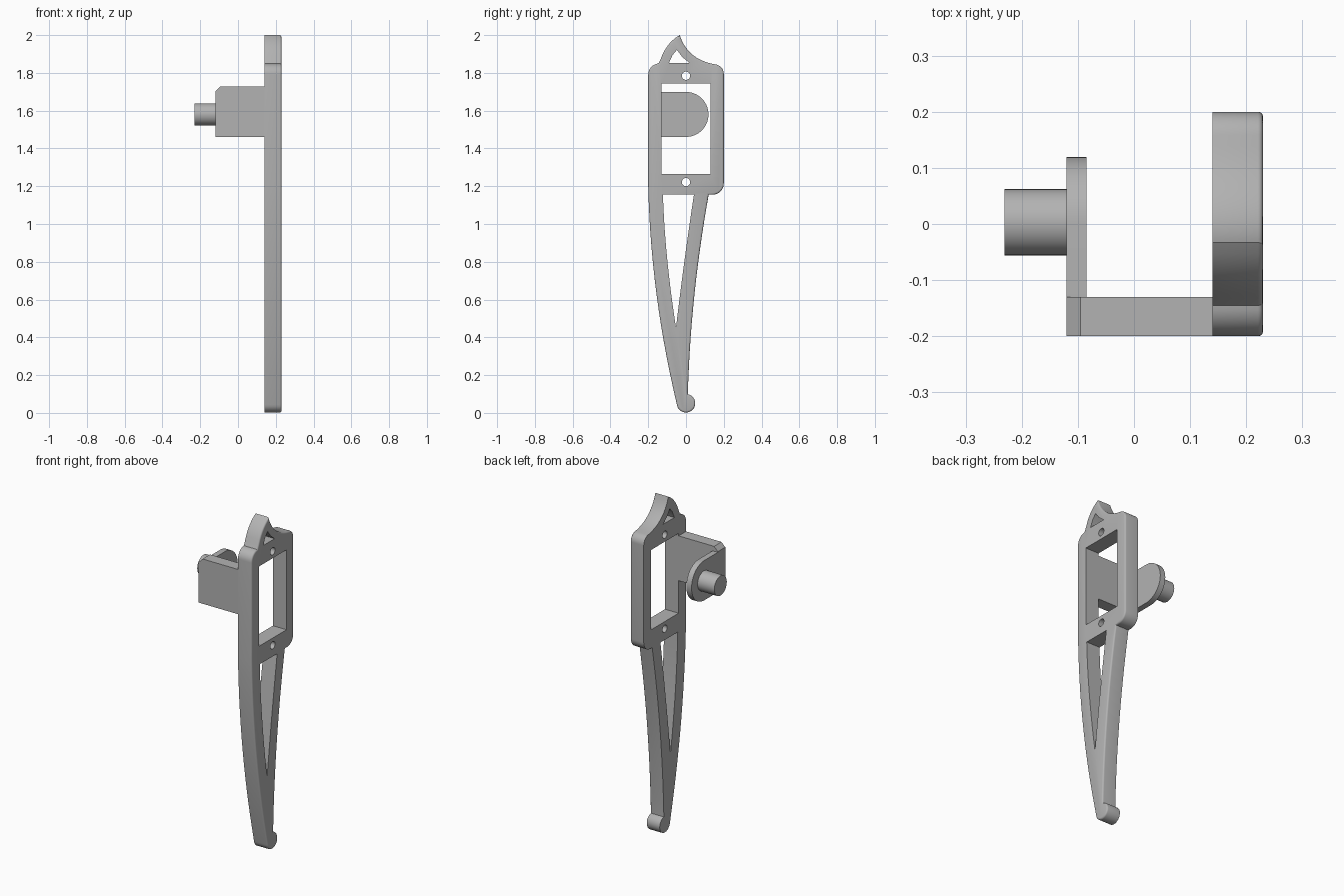
import bpy, bmesh, math
from mathutils import Vector

if "Cube" in bpy.data.objects:
    bpy.data.objects.remove(bpy.data.objects["Cube"])

grey = bpy.data.materials.new("light_grey")
grey.use_nodes = True
colour = (0.45, 0.45, 0.45, 1)
grey.diffuse_color = colour
grey.node_tree.nodes["Principled BSDF"].inputs["Base Color"].default_value = colour


def arc(cy, cz, r, start, end, n=10):
    angles = [math.radians(start + (end - start) * i / n) for i in range(n + 1)]
    return [(cy + r * math.cos(a), cz + r * math.sin(a)) for a in angles]


def bend(a, mid, b, n=14):
    """Parabola from a to b through mid; the last point is left out."""
    a, mid, b = Vector(a), Vector(mid), Vector(b)
    c = 2 * mid - (a + b) / 2
    ts = [i / n for i in range(n)]
    return [tuple(a * (1 - t) ** 2 + c * 2 * t * (1 - t) + b * t * t) for t in ts]


def slab(name, outline, x0, x1, round_edge=0):
    """Extrude a (y, z) outline along x, optionally rounding its +x rim."""
    bm = bmesh.new()
    face = bm.faces.new([bm.verts.new((x0, y, z)) for y, z in outline])
    new = bmesh.ops.extrude_face_region(bm, geom=[face], use_keep_orig=True)["geom"]
    moved = [v for v in new if isinstance(v, bmesh.types.BMVert)]
    bmesh.ops.translate(bm, verts=moved, vec=(x1 - x0, 0, 0))
    bmesh.ops.recalc_face_normals(bm, faces=bm.faces)
    if round_edge:
        rim = [e for e in bm.edges if all(abs(v.co.x - x1) < 1e-5 for v in e.verts)]
        bmesh.ops.bevel(bm, geom=rim, offset=round_edge, segments=3,
                        profile=0.5, affect='EDGES')
    mesh = bpy.data.meshes.new(name)
    bm.to_mesh(mesh)
    bm.free()
    obj = bpy.data.objects.new(name, mesh)
    bpy.context.collection.objects.link(obj)
    mesh.materials.append(grey)
    return obj


def finish(obj):
    bpy.ops.object.select_all(action='DESELECT')
    obj.select_set(True)
    bpy.context.view_layer.objects.active = obj
    for m in list(obj.modifiers):
        bpy.ops.object.modifier_apply(modifier=m.name)
    bpy.ops.object.shade_smooth_by_angle(angle=math.radians(35))


# Lever plate: hook on top, frame, tapering leg and round toe
BACK, FACE = 0.14, 0.23
outline = (
    bend((-0.2, 1.2), (-0.155, 0.62), (-0.048, 0.045))
    + arc(0, 0.051, 0.049, 188, 438, 20)
    + bend((0.01, 0.11), (0.045, 0.63), (0.12, 1.155))
    + [(0.12, 1.155)]
    + arc(0.14, 1.215, 0.06, -90, 0)
    + arc(0.15, 1.795, 0.05, 0, 80)
    + bend((0.14, 1.848), (0.03, 1.9), (-0.033, 2.0))
    + bend((-0.033, 2.0), (-0.1, 1.94), (-0.14, 1.852), 8)
    + arc(-0.14, 1.79, 0.06, 95, 180)
)
plate = slab("lever_plate", outline, BACK, FACE, 0.009)

# Openings: frame window, leg slot, hook triangle and screw holes
openings = {
    "window": [(-0.13, 1.265), (0.13, 1.265), (0.13, 1.743), (-0.13, 1.743)],
    "leg_slot": bend((-0.122, 1.155), (-0.1, 0.82), (-0.053, 0.45))
    + bend((-0.053, 0.45), (-0.009, 0.8), (0.042, 1.155)) + [(0.042, 1.155)],
    "hook_opening": [(-0.09, 1.853), (0.018, 1.853), (-0.02, 1.884),
                     (-0.048, 1.922), (-0.072, 1.893)],
    "upper_screw_hole": arc(0, 1.785, 0.022, 0, 345, 23),
    "lower_screw_hole": arc(0, 1.222, 0.022, 0, 345, 23),
}
cutters = []
for name, points in openings.items():
    cutter = slab(name + "_cutter", points, BACK - 0.1, FACE + 0.1)
    cutter.hide_render = True
    cut = plate.modifiers.new(name, 'BOOLEAN')
    cut.operation = 'DIFFERENCE'
    cut.solver = 'EXACT'
    cut.object = cutter
    cutters.append(cutter)
finish(plate)
for cutter in cutters:
    bpy.data.objects.remove(cutter)

# Side arm with a chamfered upper corner
arm = slab("side_arm", [(-0.2, 1.46), (-0.13, 1.46), (-0.13, 1.728), (-0.2, 1.728)],
           -0.12, BACK)
bm = bmesh.new()
bm.from_mesh(arm.data)
corner = [e for e in bm.edges
          if all(v.co.x < -0.11 and v.co.z > 1.7 for v in e.verts)]
bmesh.ops.bevel(bm, geom=corner, offset=0.025, segments=1, affect='EDGES')
bm.to_mesh(arm.data)
bm.free()

# Rounded tab at the end of the arm
tab = slab("pivot_tab", [(-0.13, 1.461)] + arc(0, 1.58, 0.119, -90, 90, 28)
           + [(-0.13, 1.699)], -0.12, -0.085)
finish(tab)

# Pivot peg
peg = slab("pivot_peg", arc(0.003, 1.58, 0.059, 0, 350, 35), -0.231, -0.12)
finish(peg)
